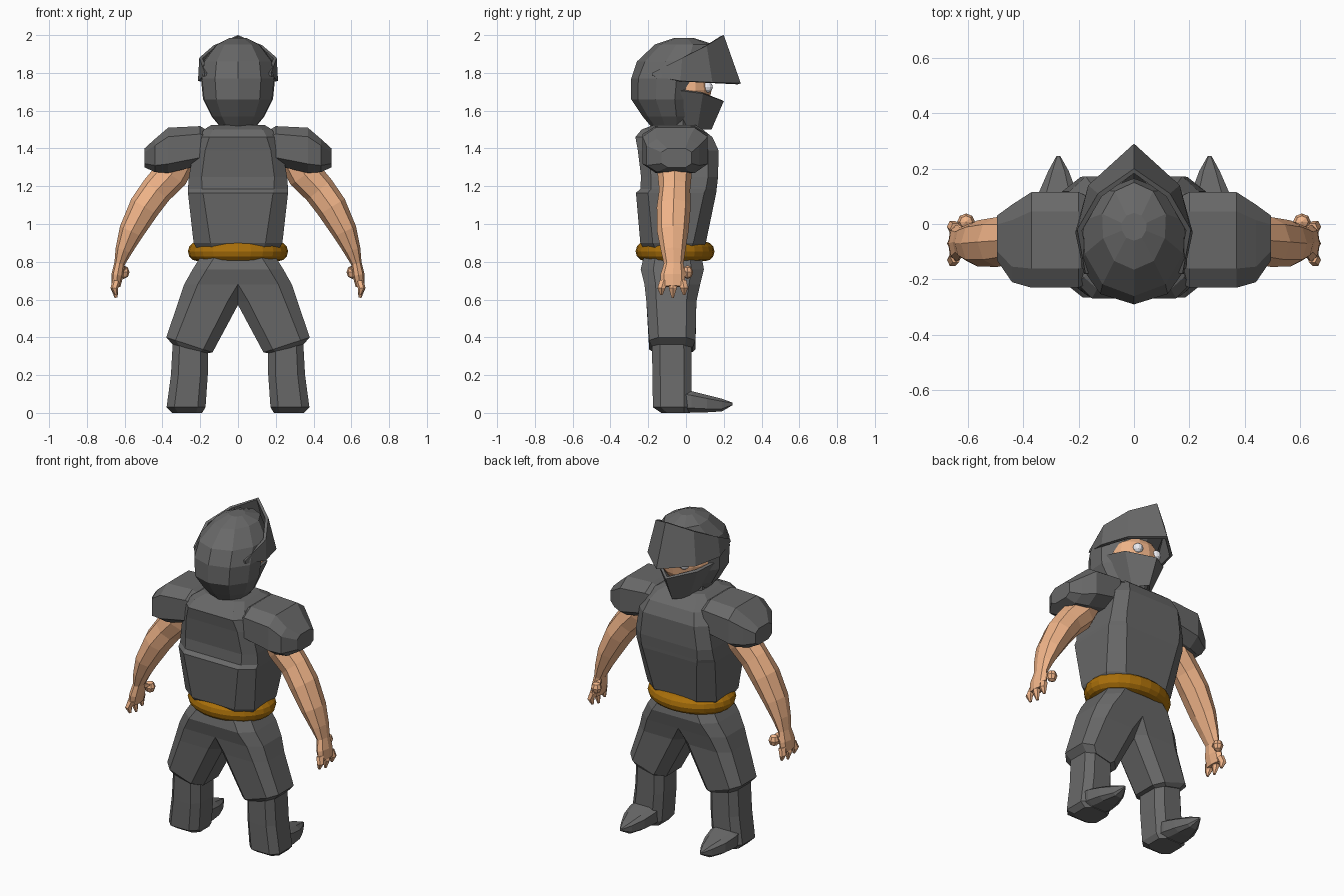
import bpy, bmesh, math
from mathutils import Vector

if "Cube" in bpy.data.objects:
    bpy.data.objects.remove(bpy.data.objects["Cube"])


def material(name, col):
    m = bpy.data.materials.new(name)
    m.diffuse_color = (*col, 1)
    m.use_nodes = True
    m.node_tree.nodes["Principled BSDF"].inputs["Base Color"].default_value = m.diffuse_color
    return m


SKIN = material("skin", (0.88, 0.46, 0.25))
LEATHER = material("leather", (0.40, 0.16, 0.003))
WHITE = material("eye_white", (0.85, 0.85, 0.9))
STEEL = material("dark_steel", (0.14, 0.14, 0.14))


def finish(ob, mat, mirror=False):
    ob.data.materials.append(mat)
    if mirror:
        ob.modifiers.new("mirror", 'MIRROR').use_axis = (True, False, False)
    return ob


def mesh(name, verts, faces, mat=STEEL, mirror=False):
    bm = bmesh.new()
    vs = [bm.verts.new(v) for v in verts]
    for f in faces:
        bm.faces.new([vs[i] for i in f])
    bmesh.ops.recalc_face_normals(bm, faces=bm.faces)
    me = bpy.data.meshes.new(name)
    bm.to_mesh(me)
    bm.free()
    ob = bpy.data.objects.new(name, me)
    bpy.context.collection.objects.link(ob)
    return finish(ob, mat, mirror)


def loft(name, rings, mat=STEEL, mirror=False):
    n = len(rings[0])
    faces = [list(range(n)), list(range((len(rings) - 1) * n, len(rings) * n))]
    for r in range(len(rings) - 1):
        for i in range(n):
            j = (i + 1) % n
            faces.append([r * n + i, r * n + j, (r + 1) * n + j, (r + 1) * n + i])
    return mesh(name, [p for r in rings for p in r], faces, mat, mirror)


def box_ring(axis, pos, a0, a1, b0, b1, c=0.65, slope=0.0):
    """Chamfered rectangle across the given axis; slope tilts it along a."""
    am, ar, bm_, br = (a0 + a1) / 2, (a1 - a0) / 2, (b0 + b1) / 2, (b1 - b0) / 2
    uv = [(1, -c), (1, c), (c, 1), (-c, 1), (-1, c), (-1, -c), (-c, -1), (c, -1)]
    out = []
    for u, v in uv:
        p = [am + u * ar, bm_ + v * br]
        p.insert("xyz".index(axis), pos + slope * u)
        out.append(p)
    return out


def tube(name, pts, mat, n=8):
    """Mirrored limb: points are (x, y, z, radius across, radius along y)."""
    rings = []
    for k, (x, y, z, rp, ry) in enumerate(pts):
        a, b = pts[max(k - 1, 0)], pts[min(k + 1, len(pts) - 1)]
        d = Vector((b[0] - a[0], 0, b[2] - a[2])).normalized()
        p = Vector((-d.z, 0, d.x))
        rings.append([Vector((x, y, z)) + p * rp * math.cos(t) + Vector((0, ry * math.sin(t), 0))
                      for t in (2 * math.pi * i / n for i in range(n))])
    return loft(name, rings, mat, True)


def ball(name, loc, scale, mat, seg=16, mirror=False):
    bm = bmesh.new()
    bmesh.ops.create_uvsphere(bm, u_segments=seg, v_segments=seg // 2, radius=1)
    me = bpy.data.meshes.new(name)
    for v in bm.verts:
        v.co = Vector([v.co[i] * scale[i] + loc[i] for i in range(3)])
    bm.to_mesh(me)
    bm.free()
    ob = bpy.data.objects.new(name, me)
    bpy.context.collection.objects.link(ob)
    return finish(ob, mat, mirror)


# Torso armour: z, half width, back y, front y, chamfer
loft("torso_armour", [box_ring('z', z, -w, w, b, f, c) for z, w, b, f, c in [
    (0.84, 0.20, -0.205, 0.07, 0.6), (0.90, 0.235, -0.242, 0.105, 0.62),
    (1.165, 0.265, -0.265, 0.16, 0.7), (1.185, 0.265, -0.242, 0.162, 0.72),
    (1.25, 0.26, -0.238, 0.17, 0.74), (1.39, 0.235, -0.255, 0.172, 0.74),
    (1.46, 0.205, -0.268, 0.14, 0.74), (1.50, 0.18, -0.235, 0.09, 0.74),
    (1.525, 0.14, -0.17, 0.05, 0.7)]])
loft("neck", [box_ring('z', z, -0.1, 0.1, -0.155, 0.03, 0.5) for z in (1.48, 1.57)])

# Shoulder pads: x, y range, z range
loft("shoulder_pad", [box_ring('x', x, a, b, c, d, 0.6) for x, a, b, c, d in [
    (0.17, -0.215, 0.10, 1.32, 1.50), (0.20, -0.23, 0.115, 1.31, 1.518),
    (0.37, -0.23, 0.115, 1.27, 1.51), (0.44, -0.21, 0.07, 1.275, 1.45),
    (0.495, -0.13, 0.03, 1.30, 1.40)]], mirror=True)

# Arms and palms
tube("arm", [(0.29, -0.06, 1.38, 0.09, 0.09), (0.355, -0.06, 1.26, 0.092, 0.09),
             (0.43, -0.06, 1.18, 0.085, 0.082), (0.495, -0.065, 1.09, 0.082, 0.09),
             (0.565, -0.07, 0.96, 0.066, 0.083), (0.605, -0.068, 0.86, 0.045, 0.065),
             (0.627, -0.065, 0.79, 0.028, 0.052), (0.638, -0.07, 0.73, 0.032, 0.066),
             (0.647, -0.07, 0.67, 0.024, 0.066)], SKIN)
# Fingers and thumb
for i, (y, z) in enumerate([(-0.13, 0.625), (-0.07, 0.61), (-0.01, 0.625)]):
    tube(f"finger_{i + 1}", [(0.643, y * 0.8 - 0.012, 0.70, 0.022, 0.026),
                             (0.655, y, 0.66, 0.02, 0.024), (0.645, y, z, 0.008, 0.007)], SKIN, 6)
tube("thumb", [(0.632, -0.05, 0.765, 0.03, 0.035), (0.612, -0.005, 0.745, 0.03, 0.03)], SKIN, 6)
ball("thumb_tip", (0.606, 0.008, 0.745), (0.032, 0.03, 0.036), SKIN, 8, True)

# Belt
bpy.ops.mesh.primitive_torus_add(major_segments=24, minor_segments=12, major_radius=1,
                                 minor_radius=0.25, location=(0, -0.058, 0.855))
belt = bpy.context.object
belt.name = "belt"
for v in belt.data.vertices:
    r = math.hypot(v.co.x, v.co.y)
    for i, major in ((0, 0.213), (1, 0.157)):
        v.co[i] = v.co[i] / r * (major + (r - 1) * 0.208)
    v.co.z *= 0.208
finish(belt, LEATHER)

# Trousers
loft("trouser_leg", [box_ring('z', z, a, b, c, d, 0.6, s) for z, a, b, c, d, s in [
    (0.84, -0.19, 0.19, -0.22, 0.08, 0), (0.76, -0.13, 0.24, -0.24, 0.095, 0),
    (0.68, -0.07, 0.285, -0.22, 0.075, 0), (0.59, -0.01, 0.315, -0.21, 0.055, 0),
    (0.36, 0.135, 0.38, -0.195, 0.05, 0.04), (0.335, 0.165, 0.34, -0.175, 0.035, 0.02)]],
    mirror=True)

# Boots and pointed feet
loft("boot_shaft", [box_ring('z', z, a, b, c, d, 0.6) for z, a, b, c, d in [
    (0.38, 0.16, 0.345, -0.18, 0.03), (0.20, 0.16, 0.355, -0.178, 0.03),
    (0.03, 0.172, 0.378, -0.175, 0.03), (0.0, 0.19, 0.35, -0.13, 0.02)]], mirror=True)
loft("boot_foot", [box_ring('y', y, a, b, c, d, 0.6) for y, a, b, c, d in [
    (-0.08, 0.19, 0.35, 0.005, 0.14), (0.03, 0.19, 0.36, 0.003, 0.115),
    (0.11, 0.205, 0.345, 0.003, 0.095), (0.19, 0.235, 0.31, 0.008, 0.075),
    (0.245, 0.266, 0.28, 0.04, 0.055)]], mirror=True)


# Helmet shell: z, half width, back y, front y
def helmet_ring(z, w, b, f):
    half = [(0.62, 0.1), (0.97, 0.36), (1.0, 0.64), (0.6, 0.9)]
    right = [(w * u, b + (f - b) * v, z) for u, v in half]
    return [(0, b, z)] + right + [(0, f, z)] + [(-x, y, k) for x, y, k in reversed(right)]


loft("helmet", [helmet_ring(*r) for r in [
    (1.51, 0.09, -0.18, 0.02), (1.57, 0.14, -0.23, 0.05), (1.66, 0.185, -0.29, 0.07),
    (1.77, 0.196, -0.29, 0.085), (1.86, 0.183, -0.26, 0.165), (1.95, 0.115, -0.165, 0.15),
    (1.985, 0.045, -0.06, 0.04)]])

# Face and eyes
ball("face", (0, 0, 1.71), (0.15, 0.135, 0.15), SKIN)
ball("eye", (0.065, 0.112, 1.725), (0.03, 0.03, 0.03), WHITE, 12, True)


# Visor and jaw guard: mirrored bent plates with thickness
def plate(name, lower, upper):
    n = len(lower)
    faces = [[i, i + 1, n + i + 1, n + i] for i in range(n - 1)]
    ob = mesh(name, lower + upper, faces)
    m = ob.modifiers.new("mirror", 'MIRROR')
    m.use_clip = True
    s = ob.modifiers.new("thickness", 'SOLIDIFY')
    flat = sum((p.normal.y for p in ob.data.polygons))
    s.thickness = 0.018
    s.offset = -1 if flat > 0 else 1


plate("visor",
      [(0, 0.29, 1.745), (0.165, 0.14, 1.75), (0.212, -0.03, 1.757), (0.18, -0.18, 1.785)],
      [(0, 0.20, 2.0), (0.13, 0.11, 1.945), (0.205, -0.02, 1.88), (0.175, -0.18, 1.80)])
plate("jaw_guard",
      [(0, 0.135, 1.5), (0.065, 0.06, 1.5), (0.085, -0.05, 1.52)],
      [(0, 0.20, 1.65), (0.14, 0.09, 1.69), (0.18, -0.06, 1.71)])
